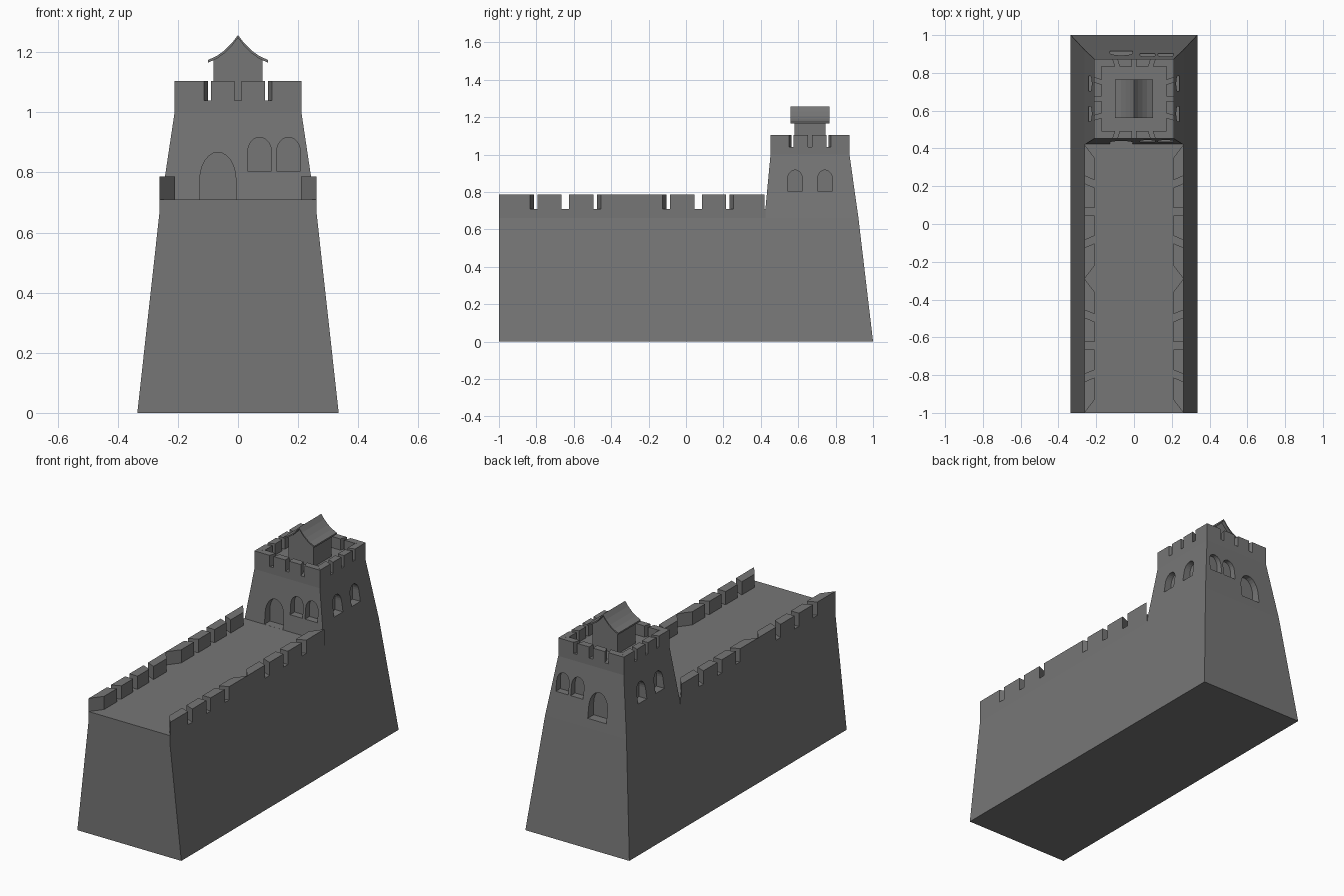
import bpy, bmesh, math
from mathutils import Matrix, Vector

cube = bpy.data.objects.get("Cube")
if cube:
    bpy.data.objects.remove(cube)

stone = bpy.data.materials.new("grey stone")
stone.use_nodes = True
GREY = (0.18, 0.18, 0.18, 1)
stone.diffuse_color = GREY
stone.node_tree.nodes["Principled BSDF"].inputs["Base Color"].default_value = GREY


def finish(name, bm):
    """Turn a bmesh into a stone object."""
    bmesh.ops.recalc_face_normals(bm, faces=bm.faces)
    mesh = bpy.data.meshes.new(name)
    bm.to_mesh(mesh)
    bm.free()
    mesh.materials.append(stone)
    obj = bpy.data.objects.new(name, mesh)
    bpy.context.collection.objects.link(obj)
    return obj


def loft(bm, rings):
    """Skin a stack of closed point rings and cap both ends."""
    loops = [[bm.verts.new(p) for p in ring] for ring in rings]
    for a, b in zip(loops, loops[1:]):
        for i in range(len(a)):
            j = (i + 1) % len(a)
            bm.faces.new((a[i], a[j], b[j], b[i]))
    bm.faces.new(loops[0][::-1])
    bm.faces.new(loops[-1])


def rect(hx, y0, y1, z):
    return [(-hx, y0, z), (hx, y0, z), (hx, y1, z), (-hx, y1, z)]


def block(name, *rings):
    bm = bmesh.new()
    loft(bm, [rect(*r) for r in rings])
    return finish(name, bm)


TOWER_Y = 0.663
WALL_X, WALL_Z = 0.262, 0.71
TOP_HALF, FLOOR_Z = 0.211, 1.04

# Battered base, walkway and tapering tower
block("wall_base", (0.335, -1, 1, 0), (WALL_X, -1, 0.922, 0.66))
block("walkway", (WALL_X, -1, 0.424, 0.66), (WALL_X, -1, 0.424, WALL_Z))
top = (TOP_HALF, TOWER_Y - TOP_HALF, TOWER_Y + TOP_HALF)
tower = block("tower", (WALL_X, 0.42, 0.922, 0.66), (*top, 1.0), (*top, FLOOR_Z))


# Arched recesses in the tower faces
def arch(bm, centre, half, z0, spring, z1, pane, outside, side=False):
    pts = [(-half, z0), (half, z0)]
    for i in range(13):
        a = math.pi * i / 12
        pts.append((half * math.cos(a), spring + (z1 - spring) * math.sin(a)))
    rings = []
    for d in (pane, outside):
        rings.append([(d, centre + u, z) if side else (centre + u, d, z) for u, z in pts])
    loft(bm, rings)


WINDOW = (0.04, 0.805, 0.867, 0.917)
DOOR = (0.06, WALL_Z, 0.777, 0.867)
bm = bmesh.new()
for pane, outside in ((0.475, 0.3), (0.86, 1.1)):
    arch(bm, -0.067, *DOOR, pane, outside)
    for x in (0.072, 0.168):
        arch(bm, x, *WINDOW, pane, outside)
for s in (-1, 1):
    for y in (0.583, 0.743):
        arch(bm, y, *WINDOW, s * 0.19, s * 0.4, side=True)
cutter = finish("recess_cutter", bm)
cutter.hide_render = True
mod = tower.modifiers.new("recesses", "BOOLEAN")
mod.operation = "DIFFERENCE"
mod.solver = "EXACT"
mod.object = cutter
bpy.context.view_layer.objects.active = tower
bpy.ops.object.modifier_apply(modifier=mod.name)
bpy.data.objects.remove(cutter)

# Battlement run: four merlons, mitred ends, splayed gaps (outer u, inner u)
HALF_RUN = 0.355
EDGES = [(0.02, 0.02), (0.15, 0.128), (0.19, 0.168), (HALF_RUN, 0.287)]


def battlement(bm, centre, angle, scale, depth, z0, z1):
    turn = Matrix.Rotation(angle, 3, "Z")
    for s in (-1, 1):
        for (o0, i0), (o1, i1) in (EDGES[:2], EDGES[2:]):
            outline = [(o0, 0), (o1, 0), (i1, depth), (i0, depth)]
            flat = [Vector(centre) + turn @ Vector((s * u * scale, v, 0))
                    for u, v in outline]
            loft(bm, [[(p.x, p.y, z) for p in flat] for z in (z0, z1)])


bm = bmesh.new()
for s in (-1, 1):
    for y in (-0.645, 0.065):
        battlement(bm, (s * WALL_X, y, 0), s * math.pi / 2, 1, 0.052, WALL_Z, 0.787)
finish("wall_battlements", bm)

bm = bmesh.new()
for k in range(4):
    a = k * math.pi / 2
    centre = (TOP_HALF * math.sin(a), TOWER_Y - TOP_HALF * math.cos(a), 0)
    battlement(bm, centre, a, TOP_HALF / HALF_RUN, 0.04, FLOOR_Z, 1.105)
finish("tower_battlements", bm)

# Roof house with gables under a swept roof
SWEEP = [(0, 1.257), (0.02, 1.231), (0.045, 1.206), (0.07, 1.188), (0.1, 1.174)]
THICK = 0.009


def along_y(name, outline, half):
    bm = bmesh.new()
    loft(bm, [[(x, TOWER_Y + s * half, z) for x, z in outline] for s in (-1, 1)])
    return finish(name, bm)


under = [(x, z - THICK) for x, z in SWEEP]
mirror = lambda pts: [(-x, z) for x, z in pts[:0:-1]]
upper_line = mirror(SWEEP) + SWEEP
lower_line = mirror(under) + under
along_y("swept_roof", upper_line + lower_line[::-1], 0.103)
gable = mirror(under[:-1]) + under[:-1]
along_y("roof_house", [(-0.081, FLOOR_Z), (-0.081, 1.176)] + gable
        + [(0.081, 1.176), (0.081, FLOOR_Z)], 0.083)
